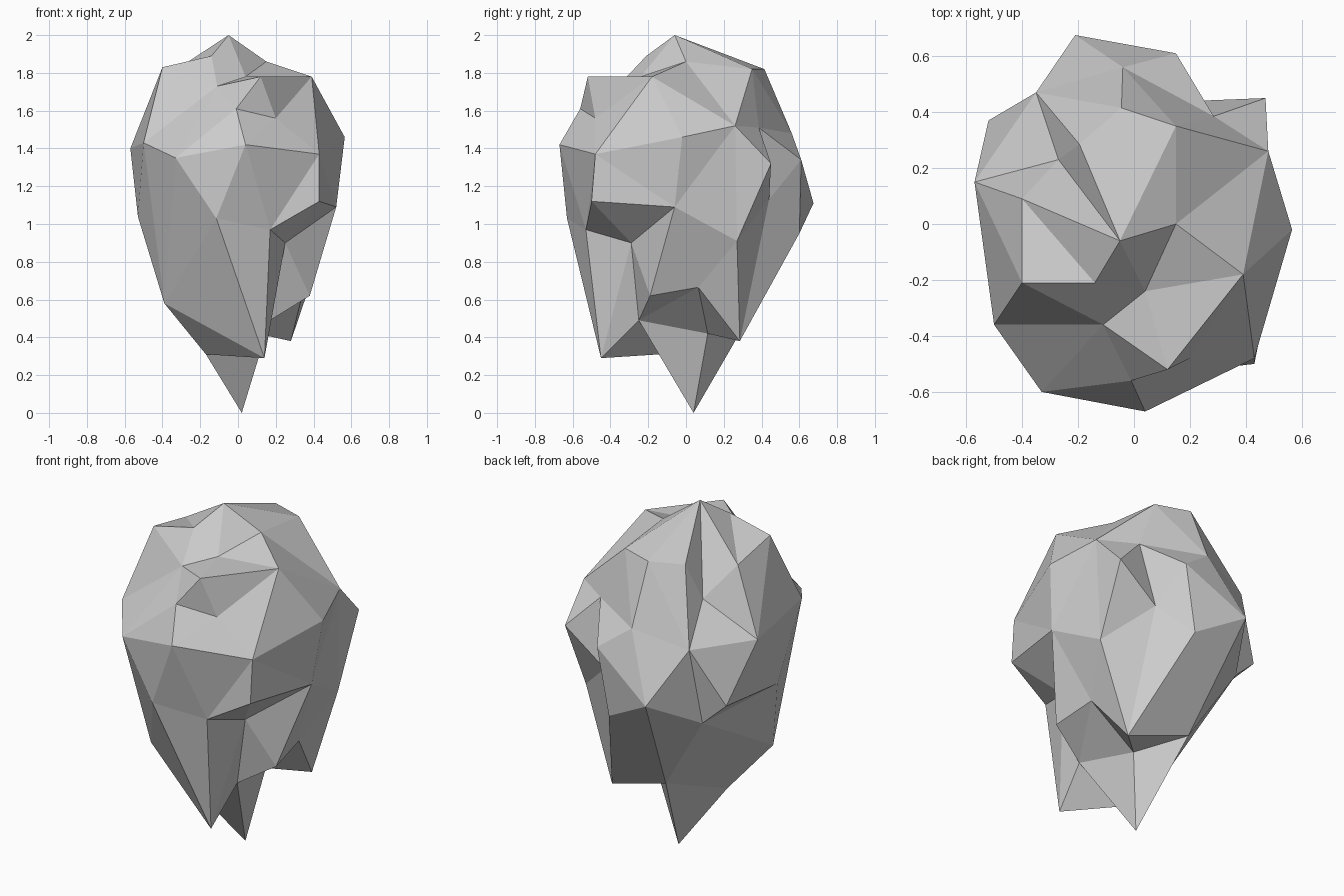
import bpy, bmesh
from mathutils import Vector

# Peaks and dents of the craggy boulder, from crown to tip
crags = [
    # crown (0-10)
    (-.05, -.06, 2.0), (.04, -.24, 1.78), (.12, -.52, 1.78), (-.40, -.21, 1.83),
    (-.14, -.21, 1.89), (.15, 0, 1.86), (-.40, .09, 1.77), (.39, -.18, 1.78),
    (.15, .35, 1.82), (-.045, .415, 1.82), (-.195, .285, 1.79),
    # upper front (11-17)
    (-.11, -.36, 1.73), (-.01, -.56, 1.61), (.20, -.48, 1.56), (-.50, -.36, 1.43),
    (-.33, -.60, 1.35), (.04, -.67, 1.42), (.43, -.48, 1.37),
    # upper sides and back (18-26)
    (.565, -.02, 1.46), (.285, .385, 1.51), (.48, .26, 1.52), (.47, .45, 1.32),
    (-.57, .15, 1.40), (-.27, .23, 1.59), (-.04, .56, 1.48), (.15, .61, 1.34),
    (-.35, .47, 1.40),
    # middle (27-38)
    (-.21, .675, 1.11), (-.52, .37, 1.08), (.52, -.06, 1.09), (.43, -.50, 1.12),
    (.25, -.29, .90), (.17, -.53, .97), (-.115, -.63, 1.03), (-.53, -.09, 1.04),
    (-.38, .39, .95), (.08, .60, .95), (.46, .27, .91), (.22, .44, 1.13),
    # lower spikes and tip (39-48)
    (-.39, -.25, .58), (-.17, -.14, .31), (.14, -.45, .29), (.17, -.25, .49),
    (.38, -.19, .62), (.35, .065, .665), (.28, .285, .38), (.10, .115, .42),
    (-.10, .33, .50), (.02, .04, 0),
]
# Ridges and grooves that must run between two crags
creases = [(0, 23), (0, 4), (1, 4), (1, 11), (1, 7), (11, 12), (16, 17), (12, 16),
           (45, 46), (46, 48), (44, 46), (43, 48), (47, 48), (40, 48), (36, 45),
           (38, 45), (37, 45), (36, 27), (36, 47), (26, 27), (32, 41), (33, 41)]

# Skin the crags: wrap their directions on a sphere, then push each to its place
core = Vector((0, 0, 1.1))
bm = bmesh.new()
verts = []
for c in crags:
    d = Vector(c) - core
    d.z *= 0.65
    verts.append(bm.verts.new(d.normalized()))
bmesh.ops.convex_hull(bm, input=list(bm.verts))
for v, c in zip(verts, crags):
    v.co = c
bmesh.ops.triangulate(bm, faces=bm.faces[:])


def crease(a, b):
    """Turn the edge between two facing triangles so that it joins a and b."""
    keep = [{verts[i], verts[j]} for i, j in creases]
    if any(e.other_vert(a) is b for e in a.link_edges):
        return
    for e in bm.edges:
        tips = {v for f in e.link_faces for v in f.verts} - set(e.verts)
        if tips == {a, b} and set(e.verts) not in keep:
            bmesh.ops.rotate_edges(bm, edges=[e], use_ccw=True)
            return


for i, j in creases:
    crease(verts[i], verts[j])
bmesh.ops.recalc_face_normals(bm, faces=bm.faces[:])

mesh = bpy.data.meshes.new("boulder")
bm.to_mesh(mesh)
bm.free()
bpy.context.collection.objects.link(bpy.data.objects.new("boulder", mesh))
